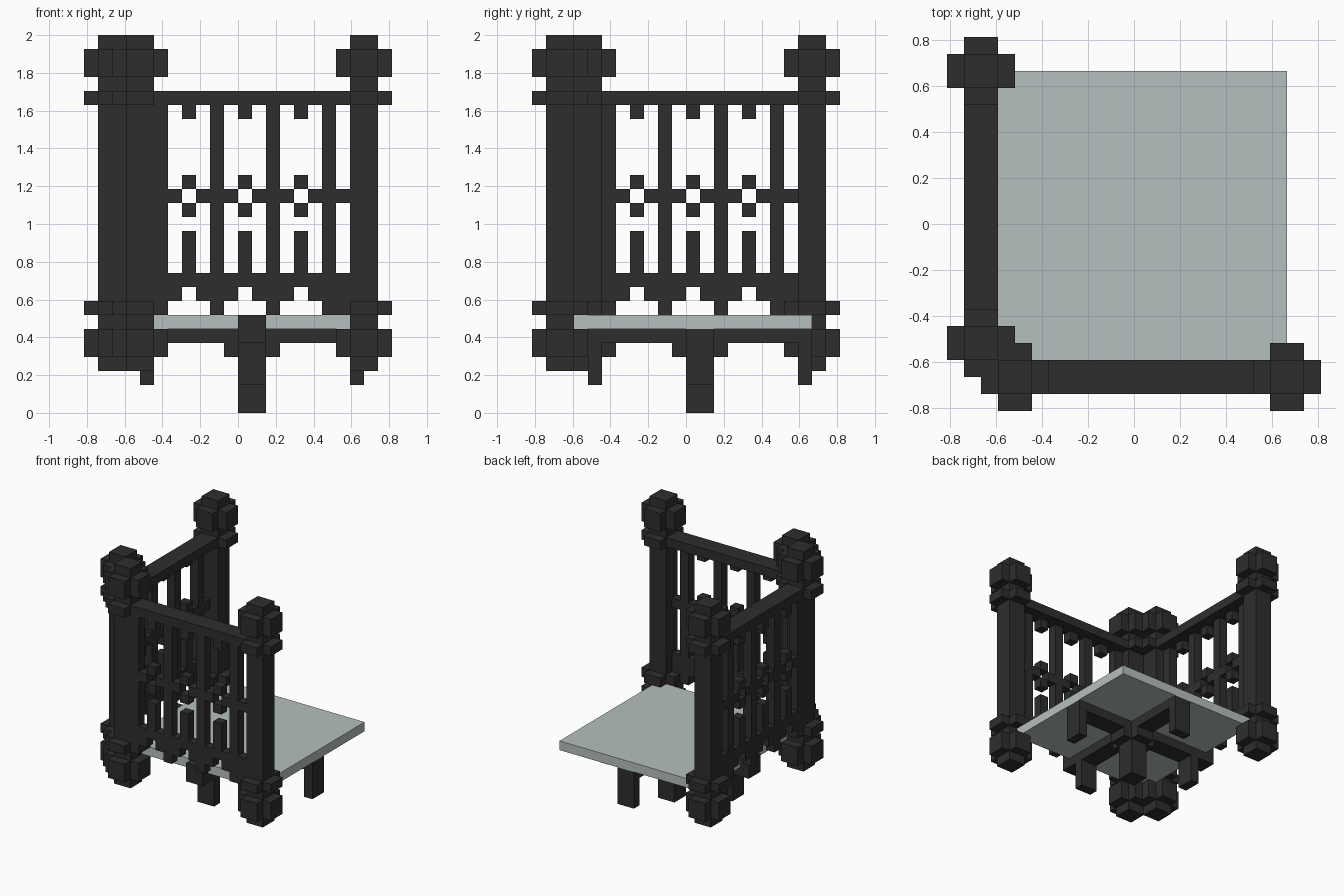
import bpy, bmesh

if "Cube" in bpy.data.objects:
    bpy.data.objects.remove(bpy.data.objects["Cube"])

U = 2 / 27  # grid unit


def material(name, rgb):
    m = bpy.data.materials.new(name)
    m.diffuse_color = (*rgb, 1)
    m.use_nodes = True
    m.node_tree.nodes["Principled BSDF"].inputs["Base Color"].default_value = m.diffuse_color
    return m


iron = material("dark iron", (0.027, 0.027, 0.027))
glass = material("pale grey green", (0.46, 0.53, 0.52))


def build(name, boxes, mat, swap=False):
    """One object from boxes (x0, x1, y0, y1, z0, z1); swap exchanges x and y."""
    bm = bmesh.new()
    for x0, x1, y0, y1, z0, z1 in boxes:
        if swap:
            x0, x1, y0, y1 = y0, y1, x0, x1
        geom = bmesh.ops.create_cube(bm, size=1)["verts"]
        for v in geom:
            v.co = ((x1 if v.co.x > 0 else x0) * U,
                    (y1 if v.co.y > 0 else y0) * U,
                    (z1 if v.co.z > 0 else z0) * U)
    me = bpy.data.meshes.new(name)
    bm.to_mesh(me)
    bm.free()
    me.materials.append(mat)
    ob = bpy.data.objects.new(name, me)
    bpy.context.collection.objects.link(ob)
    return ob


def post(x):
    """Square post with cross-shaped collars, centred in the panel line."""
    boxes = [(x, x + 2, -10, -8, 3, 27)]
    for z0, z1 in ((4, 6), (7, 8), (22, 23), (24, 26)):
        boxes += [(x - 1, x + 3, -10, -8, z0, z1),
                  (x, x + 2, -11, -7, z0, z1)]
    return boxes


def lattice():
    """Balusters, rails and small ornaments between the two posts."""
    f, b = -10, -9
    boxes = [(-6, 8, -10, -8, 22, 23), (-6, 8, f, b, 9, 10)]
    for x in (-6, -2, 2, 6):
        boxes += [(x, x + 1, f, b, 10, 22),       # baluster
                  (x, x + 1, f, b, 7, 8),         # pendant tip
                  (max(x - 1, -6), x + 2, f, b, 8, 9),
                  (x + 1, x + 2, f, b, 15, 16)]   # middle rail
        if x < 6:
            c = x + 2
            boxes += [(c + 1, c + 2, f, b, 15, 16),
                      (c, c + 1, f, b, 21, 22),   # ornaments
                      (c, c + 1, f, b, 16, 17),
                      (c, c + 1, f, b, 14, 15),
                      (c, c + 1, f, b, 10, 13)]
    return boxes


# Two railing panels meeting at the corner
for side, swap in (("front", False), ("side", True)):
    build(side + "_corner_post", post(-8), iron, swap)
    build(side + "_end_post", post(8), iron, swap)
    build(side + "_lattice", lattice(), iron, swap)
    # Support arm with a foot at each end and a hook over the floor edge
    build(side + "_floor_arm", [
        (-7, 9, 0, 2, 5, 6),
        (-1, 3, 0, 2, 4, 5),
        (-7, -6, 0, 2, 2, 5),
        (8, 9, 0, 2, 2, 5),
        (-9, -7, 0, 2, 5, 6),
        (-9, -8, 0, 2, 6, 7)], iron, swap)

# Floor and centre leg
build("floor_panel", [(-8, 9, -8, 9, 6, 7)], glass)
build("centre_leg", [(0, 2, 0, 2, 0, 6)], iron)
